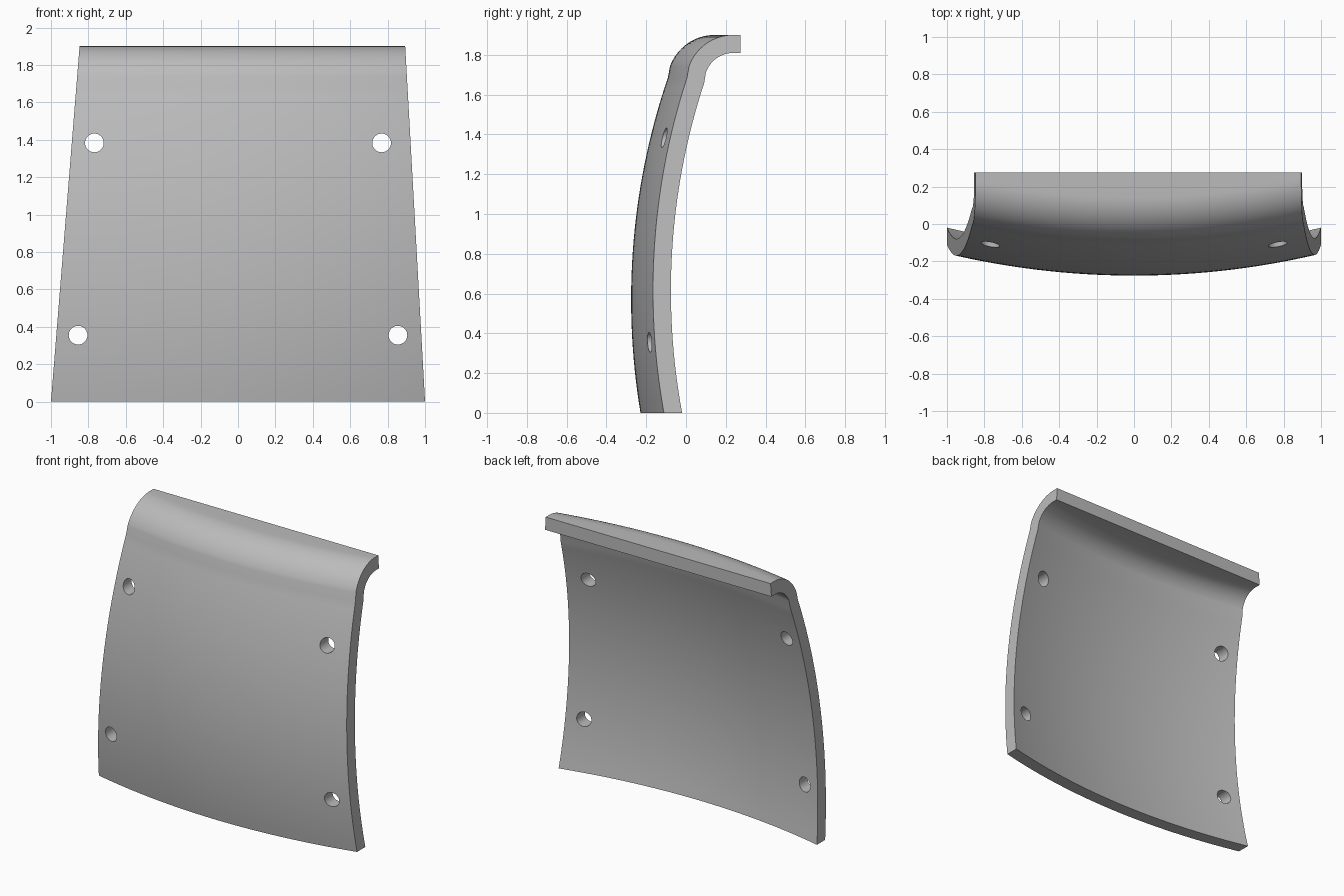
import bpy, bmesh, math

if "Cube" in bpy.data.objects:
    bpy.data.objects.remove(bpy.data.objects["Cube"], do_unlink=True)

THICK, HEIGHT, BACK = 0.09, 1.9, 0.275
ARC_R, ARC_Y, ARC_Z = 3.46, 3.184, 0.57      # long vertical curve
LIP_R, LIP_Y = 0.24, 0.145                   # rolled top lip
BOW_R = 4.3                                  # sideways bow
COLS = 48


def material(name, value):
    mat = bpy.data.materials.new(name)
    mat.use_nodes = True
    colour = (value, value, value, 1)
    mat.diffuse_color = colour
    mat.node_tree.nodes["Principled BSDF"].inputs["Base Color"].default_value = colour
    return mat


def profile(inset):
    """Centre line (y, z) from the foot up to the start of the flat lip."""
    r, lip = ARC_R - inset, LIP_R - inset
    tilt = math.radians(19.8)
    lip_z = HEIGHT - LIP_R
    top = lip_z + lip * math.sin(tilt)
    pts = []
    for i in range(32):
        z = top * i / 32
        pts.append((ARC_Y - math.sqrt(r * r - (z - ARC_Z) ** 2), z))
    for i in range(17):
        a = tilt + (math.pi / 2 - tilt) * i / 16
        pts.append((LIP_Y - lip * math.cos(a), lip_z + lip * math.sin(a)))
    return pts


def place(bm, u, y, z, bowed=True):
    """Tapered sides, with the section pushed back towards the edges."""
    t = z / HEIGHT
    left, right = -1 + 0.153 * t, 1 - 0.106 * t
    x = left + (right - left) * u
    if bowed:
        y += BOW_R - math.sqrt(BOW_R ** 2 - x * x)
    return bm.verts.new((x, y, z))


# Curved panel: closed section swept across the width
bm = bmesh.new()
outer, inner = profile(0), profile(THICK)
rings = []
for c in range(COLS + 1):
    u = c / COLS
    ring = [place(bm, u, y, z) for y, z in outer]
    ring.append(place(bm, u, BACK, HEIGHT, False))
    ring.append(place(bm, u, BACK, HEIGHT - THICK, False))
    ring += [place(bm, u, y, z) for y, z in reversed(inner)]
    rings.append(ring)
n = len(rings[0])
for a, b in zip(rings, rings[1:]):
    for i in range(n):
        j = (i + 1) % n
        bm.faces.new((a[i], b[i], b[j], a[j]))
# Side edges: strips joining the outer and inner lines
for ring in (rings[0], rings[-1]):
    for i in range(n // 2 - 1):
        bm.faces.new((ring[i], ring[i + 1], ring[n - 2 - i], ring[n - 1 - i]))
bmesh.ops.recalc_face_normals(bm, faces=bm.faces)
mesh = bpy.data.meshes.new("curved_panel")
bm.to_mesh(mesh)
bm.free()
panel = bpy.data.objects.new("curved_panel", mesh)
bpy.context.collection.objects.link(panel)
mesh.materials.append(material("plain grey", 0.5))

# Four bolt holes, drilled front to back
cutters = []
for side in (-1, 1):
    for x, z in ((0.855, 0.355), (0.768, 1.383)):
        bpy.ops.mesh.primitive_cylinder_add(
            vertices=40, radius=0.05, depth=1,
            location=(side * x, 0, z), rotation=(math.pi / 2, 0, 0))
        cutter = bpy.context.object
        cutter.name = "hole_cutter"
        cutter.hide_render = True
        cutters.append(cutter)
        mod = panel.modifiers.new("bolt_hole", "BOOLEAN")
        mod.operation, mod.solver, mod.object = "DIFFERENCE", "EXACT", cutter

bpy.ops.object.select_all(action="DESELECT")
panel.select_set(True)
bpy.context.view_layer.objects.active = panel
for mod in list(panel.modifiers):
    bpy.ops.object.modifier_apply(modifier=mod.name)
for cutter in cutters:
    bpy.data.objects.remove(cutter, do_unlink=True)
bpy.ops.object.shade_smooth_by_angle(angle=math.radians(30))
